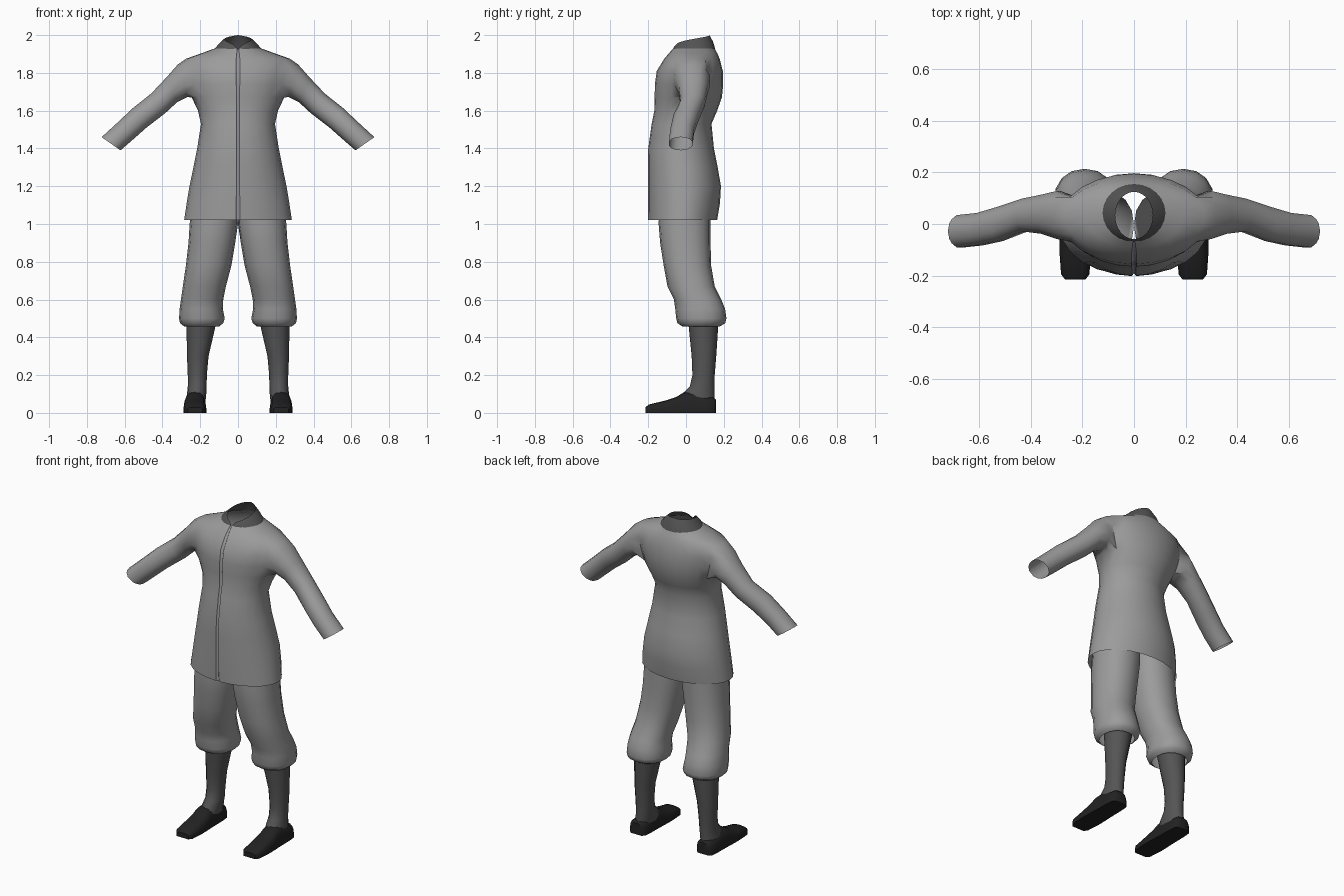
import bpy
import bmesh
from math import sin, cos, radians, atan2, pi, copysign

cube = bpy.data.objects.get("Cube")
if cube:
    bpy.data.objects.remove(cube)


def material(name, value):
    m = bpy.data.materials.new(name)
    m.use_nodes = True
    colour = (value, value, value, 1)
    m.diffuse_color = colour
    bsdf = m.node_tree.nodes["Principled BSDF"]
    bsdf.inputs["Base Color"].default_value = colour
    bsdf.inputs["Roughness"].default_value = 0.8
    return m


CLOTH = material("grey cloth", 0.33)
KNIT = material("dark grey knit", 0.09)
LEATHER = material("black leather", 0.016)


def finish(name, bm, mat, mirror=True, sharp=50):
    """Turn a bmesh into a smooth shaded object, mirrored in x if asked."""
    bmesh.ops.recalc_face_normals(bm, faces=bm.faces)
    mesh = bpy.data.meshes.new(name)
    bm.to_mesh(mesh)
    bm.free()
    mesh.materials.append(mat)
    mesh.shade_smooth()
    mesh.set_sharp_from_angle(angle=radians(sharp))
    ob = bpy.data.objects.new(name, mesh)
    bpy.context.collection.objects.link(ob)
    if mirror:
        ob.modifiers.new("Mirror", 'MIRROR').use_axis[0] = True
    return ob


def skin(bm, rows, closed=True):
    """Bridge successive rows of vertices with quads."""
    n = len(rows[0])
    for a, b in zip(rows, rows[1:]):
        for i in range(n if closed else n - 1):
            j = (i + 1) % n
            bm.faces.new((a[i], a[j], b[j], b[i]))


def power(v, p):
    return copysign(abs(v) ** p, v)


def tube(name, sections, mat, sides=16, p=0.9):
    """Upright tube from sections of (z, x min, x max, y min, y max)."""
    bm = bmesh.new()
    rows = []
    for z, x0, x1, y0, y1 in sections:
        row = []
        for i in range(sides):
            a = 2 * pi * i / sides
            x = (x0 + x1) / 2 + (x1 - x0) / 2 * power(sin(a), p)
            y = (y0 + y1) / 2 - (y1 - y0) / 2 * power(cos(a), p)
            row.append(bm.verts.new((x, y, z)))
        rows.append(row)
    skin(bm, rows)
    return finish(name, bm, mat)


# Jacket: half a body with an armhole, sleeve grown out of it, then mirrored
body = [  # z, half width, front y, back y
    (1.02, 0.285, -0.20, 0.165), (1.11, 0.272, -0.202, 0.18),
    (1.20, 0.257, -0.202, 0.185), (1.30, 0.236, -0.202, 0.168),
    (1.40, 0.216, -0.20, 0.148), (1.53, 0.196, -0.182, 0.135),
    (1.60, 0.212, -0.168, 0.165), (1.67, 0.245, -0.166, 0.19),
    (1.74, 0.268, -0.165, 0.197), (1.81, 0.285, -0.155, 0.195),
    (1.875, 0.275, -0.115, 0.178), (1.905, 0.19, -0.09, 0.165),
    (1.93, 0.122, -0.066, 0.152)]
angles = [0, 2] + list(range(15, 181, 15))
bm = bmesh.new()
grid = []
for z, w, front, back in body:
    mid, depth = (front + back) / 2, (back - front) / 2
    row = []
    for a in angles:
        t = radians(a)
        x = 0 if a in (0, 180) else w * sin(t)
        groove = 0.012 if a == 0 else 0
        row.append(bm.verts.new((x, mid - depth * cos(t) + groove, z)))
    grid.append(row)
LOW, HIGH = 7, 10                                   # armhole rows
FORE, AFT = angles.index(60), angles.index(120)     # armhole columns
for r in range(len(grid) - 1):
    for c in range(len(angles) - 1):
        if not (LOW <= r < HIGH and FORE <= c < AFT):
            bm.faces.new((grid[r][c], grid[r][c + 1],
                          grid[r + 1][c + 1], grid[r + 1][c]))

# Sleeve rings follow the armhole border
border = ([(LOW, c) for c in range(FORE, AFT)]
          + [(r, AFT) for r in range(LOW, HIGH)]
          + [(HIGH, c) for c in range(AFT, FORE, -1)]
          + [(r, FORE) for r in range(HIGH, LOW, -1)])
turns = [atan2((r - (LOW + HIGH) / 2) / (HIGH - LOW),
               (c - (FORE + AFT) / 2) / (AFT - FORE)) for r, c in border]
sleeve = [  # top x, top z, bottom x, bottom z, middle y, half depth
    (0.318, 1.845, 0.268, 1.672, 0.035, 0.098),
    (0.38, 1.775, 0.322, 1.645, 0.038, 0.08),
    (0.46, 1.69, 0.385, 1.587, 0.035, 0.067),
    (0.555, 1.615, 0.485, 1.51, 0.0, 0.07),
    (0.64, 1.535, 0.555, 1.448, -0.02, 0.066),
    (0.722, 1.46, 0.622, 1.39, -0.028, 0.066)]
rows = [[grid[r][c] for r, c in border]]
for tx, tz, bx, bz, my, depth in sleeve:
    rows.append([bm.verts.new(((tx + bx) / 2 + (tx - bx) / 2 * sin(t),
                               my + depth * cos(t),
                               (tz + bz) / 2 + (tz - bz) / 2 * sin(t)))
                 for t in turns])
skin(bm, rows)
finish("jacket", bm, CLOTH)

# Stand collar, open in a notch at the front
bm = bmesh.new()
rows = [[], [], []]
for a in range(0, 181, 15):
    t = radians(a)
    s = 0 if a in (0, 180) else sin(t)
    rise = 0.08 * (a / 180) ** 0.45
    low = (0.125 * s, 0.043 - 0.112 * cos(t), 1.926)
    top = (0.073 * s, 0.033 - 0.092 * cos(t), 1.92 + rise)
    middle = [(p + q) / 2 + d for p, q, d in
              zip(low, top, (0.004 * s, -0.004 * cos(t), 0))]
    for row, point in zip(rows, (low, middle, top)):
        row.append(bm.verts.new(point))
skin(bm, rows, closed=False)
finish("collar", bm, KNIT)

# Baggy knee breeches, gathered at the cuff
tube("breeches_leg", [
    (1.12, 0.0, 0.245, -0.14, 0.13), (1.0, 0.0, 0.256, -0.145, 0.13),
    (0.90, 0.015, 0.262, -0.137, 0.13), (0.78, 0.035, 0.276, -0.118, 0.133),
    (0.67, 0.064, 0.292, -0.098, 0.152), (0.60, 0.078, 0.302, -0.064, 0.187),
    (0.55, 0.08, 0.309, -0.057, 0.207), (0.50, 0.07, 0.312, -0.052, 0.214),
    (0.475, 0.078, 0.307, -0.045, 0.208), (0.458, 0.10, 0.285, -0.02, 0.18)],
    CLOTH)

# Stockings, flaring onto the instep
tube("stocking", [
    (0.50, 0.11, 0.275, 0.01, 0.172), (0.42, 0.128, 0.272, 0.018, 0.168),
    (0.30, 0.156, 0.27, 0.03, 0.16), (0.20, 0.165, 0.266, 0.034, 0.152),
    (0.14, 0.166, 0.266, 0.02, 0.15), (0.10, 0.168, 0.27, -0.02, 0.152),
    (0.06, 0.172, 0.274, -0.04, 0.152)], KNIT, sides=12, p=1)

# Low shoes: flat soled arches lofted from toe to heel
bm = bmesh.new()
rows = []
for y, half, top in [(-0.215, 0.04, 0.03), (-0.195, 0.055, 0.045),
                     (-0.11, 0.061, 0.065), (-0.05, 0.06, 0.085),
                     (-0.01, 0.058, 0.11), (0.04, 0.057, 0.112),
                     (0.10, 0.056, 0.09), (0.145, 0.052, 0.082),
                     (0.16, 0.036, 0.07)]:
    row = [bm.verts.new((0.228 + half, y, 0)), ]
    for i in range(9):
        t = pi * i / 8
        row.append(bm.verts.new((0.228 + half * power(cos(t), 0.7), y,
                                 0.02 + (top - 0.02) * sin(t) ** 0.8)))
    row.append(bm.verts.new((0.228 - half, y, 0)))
    rows.append(row)
skin(bm, rows)
bm.faces.new(rows[0])
bm.faces.new(rows[-1])
finish("shoe", bm, LEATHER, sharp=45)
